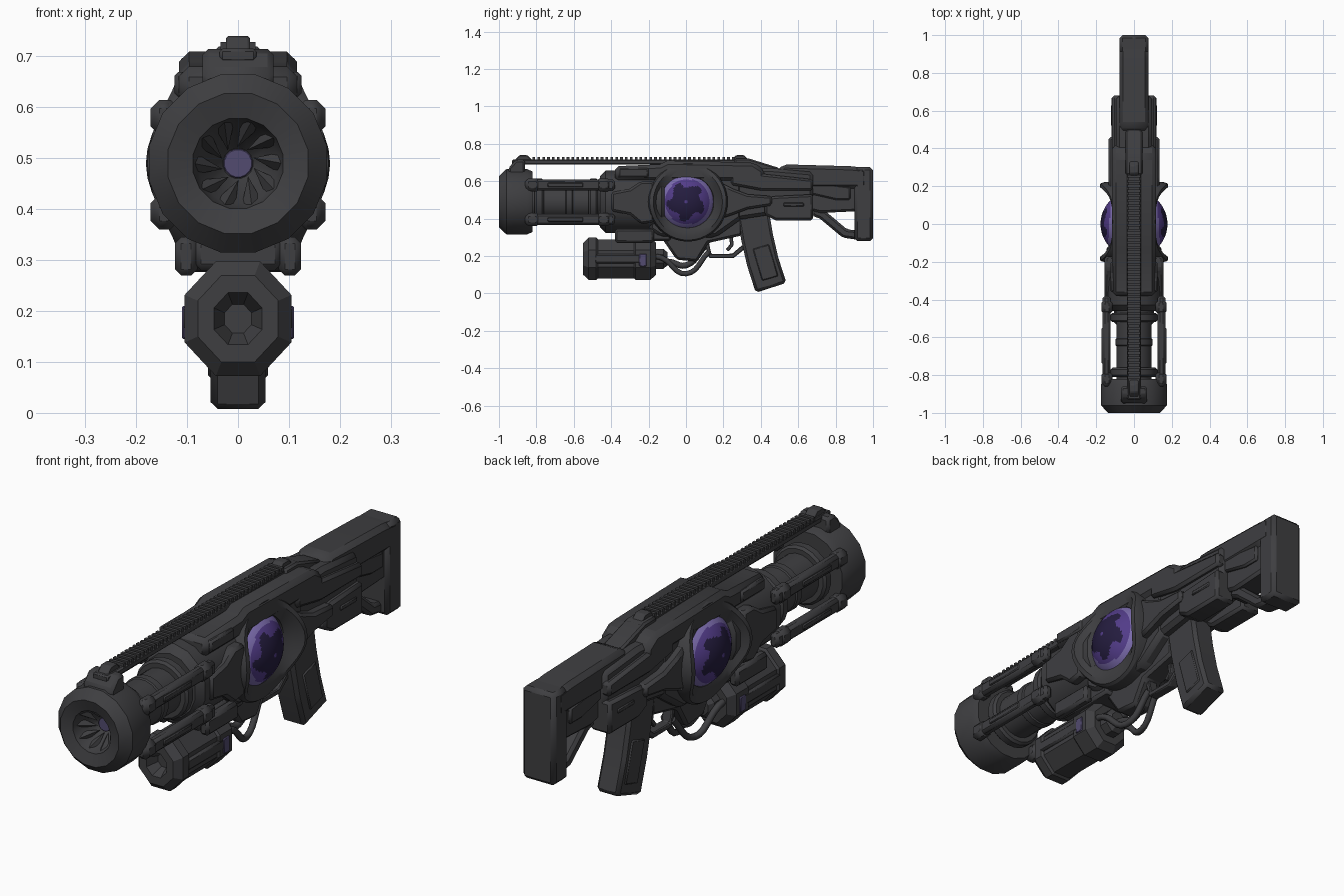
import bpy, bmesh, math
from mathutils import Vector

cube = bpy.data.objects.get("Cube")
if cube:
    bpy.data.objects.remove(cube)


def material(name, red, green, blue):
    mat = bpy.data.materials.new(name)
    mat.use_nodes = True
    mat.diffuse_color = (red, green, blue, 1)
    shader = mat.node_tree.nodes["Principled BSDF"]
    shader.inputs["Base Color"].default_value = (red, green, blue, 1)
    shader.inputs["Roughness"].default_value = .6
    return mat


METAL = material("charcoal metal", .049, .049, .053)
PURPLE = material("orb purple", .085, .045, .25)
DARK = material("orb dark violet", .018, .012, .05)
LIGHT = material("orb lavender", .2, .15, .42)
DIM = material("dim violet", .085, .07, .16)
AXIS_Z = .49  # height of the barrel axis
CAN_Z = .185  # height of the canister axis


def finish(name, bm, materials=(METAL,), bevel=0, mirror=False):
    bmesh.ops.recalc_face_normals(bm, faces=bm.faces)
    mesh = bpy.data.meshes.new(name)
    bm.to_mesh(mesh)
    bm.free()
    part = bpy.data.objects.new(name, mesh)
    bpy.context.collection.objects.link(part)
    for mat in materials:
        mesh.materials.append(mat)
    if bevel:
        modifier = part.modifiers.new("Bevel", "BEVEL")
        modifier.width = bevel
        modifier.segments = 1
        modifier.limit_method = "ANGLE"
    if mirror:
        part.modifiers.new("Mirror", "MIRROR")
    bpy.ops.object.select_all(action="DESELECT")
    part.select_set(True)
    bpy.context.view_layer.objects.active = part
    bpy.ops.object.shade_smooth_by_angle(angle=math.radians(28))


def skin(bm, rings, close=False):
    """Join neighbouring rings of vertices with quads."""
    following = rings[1:] + rings[:1] if close else rings[1:]
    for ring, other in zip(rings, following):
        for i in range(len(ring)):
            bm.faces.new((ring[i - 1], ring[i], other[i], other[i - 1]))


def add_prism(bm, outline, left, right):
    rings = [[bm.verts.new((x, y, z)) for y, z in outline] for x in (left, right)]
    skin(bm, rings)
    for ring in rings:
        bm.faces.new(ring)


def prism(name, outline, outer, inner=None, bevel=.012, mat=METAL):
    """Side outline given width; with an inner limit it is a mirrored pair."""
    bm = bmesh.new()
    add_prism(bm, outline, -outer if inner is None else inner, outer)
    finish(name, bm, (mat,), bevel, inner is not None)


def shell(name, stations, outer, inner=None, **style):
    """Outline from stations along the length: (y, lowest z, highest z)."""
    under = [(y, low) for y, low, high in stations]
    over = [(y, high) for y, low, high in reversed(stations)]
    prism(name, under + over, outer, inner, **style)


def block(name, front, back, low, high, outer, inner=None, **style):
    shell(name, [(front, low, high), (back, low, high)], outer, inner, **style)


def bar(name, path, thickness, outer, inner=None, **style):
    """Path in side view, thickened evenly to both sides."""
    points = [Vector(p) for p in path]
    over, under = [], []
    for i, point in enumerate(points):
        run = points[min(i + 1, len(points) - 1)] - points[max(i - 1, 0)]
        offset = Vector((-run.y, run.x)).normalized() * thickness / 2
        over.append(point + offset)
        under.append(point - offset)
    prism(name, over + under[::-1], outer, inner, **style)


def lathe(name, profile, sides, z=AXIS_Z, stretch=1, mat=METAL):
    """Profile of (y, radius) turned about a lengthwise axis."""
    bm = bmesh.new()
    turns = [math.tau * (i + .5) / sides for i in range(sides)]
    rings = [[bm.verts.new((r * stretch * math.cos(a), y, z + r * math.sin(a))) for a in turns] for y, r in profile]
    skin(bm, rings)
    bm.faces.new(rings[0])
    bm.faces.new(rings[-1])
    finish(name, bm, (mat,))


def drum(name, front, back, radius, chamfer=.02, sides=16, dish=0, **style):
    rim = radius - chamfer
    profile = [(front, rim), (front + chamfer, radius), (back - chamfer, radius), (back, rim)]
    if dish:
        profile = [(front + dish, rim / 3), (front, rim * .6)] + profile
    lathe(name, profile, sides, **style)


def hose(name, points, radius, mirror=False):
    curve = bpy.data.curves.new(name, "CURVE")
    curve.dimensions = "3D"
    curve.bevel_depth = radius
    curve.bevel_resolution = 2
    curve.resolution_u = 6
    curve.use_fill_caps = True
    spline = curve.splines.new("BEZIER")
    spline.bezier_points.add(len(points) - 1)
    for knot, point in zip(spline.bezier_points, points):
        knot.co = point
        knot.handle_left_type = knot.handle_right_type = "AUTO"
    part = bpy.data.objects.new(name, curve)
    bpy.context.collection.objects.link(part)
    curve.materials.append(METAL)
    if mirror:
        part.modifiers.new("Mirror", "MIRROR")


# Muzzle: faceted ring, funnel mouth, inward blades and a dim core
lathe("muzzle", [(-.87, .03), (-.94, .08), (-.985, .09), (-1, .14), (-.96, .178), (-.85, .178), (-.82, .165)], sides=16)
drum("muzzle_core", -.9, -.88, radius=.029, chamfer=.002, mat=DIM)
bm = bmesh.new()
for k in range(10):
    angle = math.tau * k / 10
    outward = Vector((math.cos(angle), 0, math.sin(angle)))
    across = Vector((-outward.z, 0, outward.x)) * .022
    root = outward * .087 + Vector((0, -.94, AXIS_Z))
    tip = bm.verts.new(outward * .03 + across / 2 + Vector((0, -.9, AXIS_Z)))
    base = [bm.verts.new(p) for p in (root - across, root + across, root - Vector((0, .03, 0)))]
    bm.faces.new(base)
    for i in range(3):
        bm.faces.new((base[i - 1], base[i], tip))
finish("muzzle_blades", bm)

# Barrel with collars, caged by four outer rods
drum("barrel", -.86, -.4, radius=.095, sides=20)
for label, y in (("front", -.81), ("middle", -.65), ("rear", -.52)):
    drum(f"{label}_collar", y, y + .05, radius=.1 if label == "middle" else .125, chamfer=.01, sides=20)
for label, z in (("upper", AXIS_Z + .09), ("lower", AXIS_Z - .095)):
    block(f"{label}_rods", -.86, -.38, z - .03, z + .03, outer=.166, inner=.125)
    block(f"{label}_rod_plates", -.74, -.55, z - .012, z + .012, outer=.171, inner=.16, bevel=.004)
    for end, y in (("front", -.86), ("rear", -.48)):
        block(f"{label}_{end}_clamps", y, y + .08, z - .035, z + .035, outer=.172, inner=.115, bevel=.018)

# Forward receiver and shrouds
drum("front_receiver", -.46, -.1, radius=.166, chamfer=.03, sides=14, stretch=.9)
shell("front_side_arms", [(-.4, .44, .54), (-.3, .42, .56), (-.24, .37, .6), (-.17, .38, .6)], outer=.155, inner=.1)
shell("top_shroud", [(-.38, .6, .68), (-.14, .6, .69), (-.1, .6, .71), (.36, .6, .7), (.42, .6, .66)], outer=.116, bevel=.02)
block("shroud_panels", -.36, -.2, .62, .67, outer=.125, inner=.1, bevel=.008)
shell("core_body", [(-.2, .34, .66), (-.14, .3, .66), (.16, .3, .66), (.3, .4, .66)], outer=.1, bevel=.02)

# Orb with a dark swirling heart and a pale rim
bm = bmesh.new()
bmesh.ops.create_uvsphere(bm, u_segments=72, v_segments=64, radius=.177)
for v in bm.verts:
    v.co = Vector((v.co.z, v.co.x, v.co.y + AXIS_Z))
for face in bm.faces:
    middle = face.calc_center_median()
    reach, angle = math.hypot(middle.y, middle.z - AXIS_Z), math.atan2(middle.z - AXIS_Z, middle.y)
    swirl = .09 + .018 * math.sin(5 * angle + 40 * reach)
    if .012 < reach < swirl:
        face.material_index = 1
    elif reach > .12 + .06 * middle.y:
        face.material_index = 2
finish("energy_orb", bm, (PURPLE, DARK, LIGHT))

# Housing ring on each side, its outer lip flared fore and aft
bm = bmesh.new()
section = [(.13, .06, 0), (.14, .11, 0), (.165, .115, .3), (.185, .115, 1), (.205, .112, 1), (.213, .1, .8), (.213, .04, 0)]
rings = []
for i in range(40):
    angle = math.tau * i / 40
    flare = .066 * math.cos(angle) ** 4
    rings.append([bm.verts.new((x + flare * lip, .01 + r * math.cos(angle), AXIS_Z + r * math.sin(angle)))
                  for r, x, lip in section])
skin(bm, rings, close=True)
finish("orb_housing", bm, mirror=True)

# Rear receiver
shell("rear_receiver", [(.18, .4, .66), (.25, .39, .66), (.45, .42, .67), (.68, .45, .65)], outer=.095, bevel=.018)
shell("rear_side_arms", [(.19, .4, .59), (.25, .42, .56), (.33, .45, .53), (.46, .47, .52)], outer=.135, inner=.08)
shell("rear_upper_plates", [(.24, .58, .65), (.4, .55, .64), (.68, .55, .61)], outer=.116, inner=.07)
shell("rear_lower_boxes", [(.42, .42, .51), (.48, .39, .52), (.68, .39, .53)], outer=.118, inner=.02)
block("rear_slots", .52, .63, .465, .485, outer=.123, inner=.11, bevel=.004)

# Shoulder stock
shell("stock_cheek", [(.46, .57, .63), (.52, .56, .69), (.88, .56, .68), (.97, .56, .67)], outer=.078, bevel=.02)
shell("stock_spine", [(.6, .46, .6), (.72, .43, .6), (.93, .44, .6)], outer=.06)
shell("stock_side_plates", [(.67, .53, .6), (.8, .5, .58), (.88, .5, .57)], outer=.073, inner=.05, bevel=.008)
block("butt_pad", .9, 1, .28, .675, outer=.077, bevel=.016)
bar("stock_strut", [(.68, .44), (.73, .42), (.85, .32), (.93, .31)], thickness=.05, outer=.045)

# Top rail with ribs and sights
block("top_rail", -.93, .36, .688, .716, outer=.036, bevel=.006)
bm = bmesh.new()
for k in range(42):
    y = -.82 + k * .026
    add_prism(bm, [(y, .71), (y, .728), (y + .014, .728), (y + .014, .71)], -.034, .034)
finish("rail_ribs", bm)
shell("rail_front_mount", [(-.95, .63, .67), (-.91, .63, .715), (-.86, .63, .715)], outer=.07)
for label, y in (("front", -.87), ("rear", .29)):
    shell(f"{label}_sight", [(y - .05, .7, .71), (y - .02, .7, .74), (y + .02, .7, .74), (y + .05, .7, .71)], outer=.024, bevel=.006)
shell("rail_tail", [(.26, .65, .72), (.34, .65, .72), (.5, .64, .67)], outer=.045, bevel=.008)

# Under-slung canister with bands, ribs and lamps
canister = dict(sides=8, z=CAN_Z, stretch=.93)
drum("canister", -.5, -.2, radius=.113, **canister)
drum("canister_front_band", -.55, -.45, radius=.122, chamfer=.03, dish=.05, **canister)
drum("canister_rear_band", -.3, -.16, radius=.122, chamfer=.03, **canister)
drum("canister_valve", -.18, -.1, radius=.058, **canister)
block("canister_ribs", -.49, -.22, CAN_Z - .025, CAN_Z + .025, outer=.107, inner=.08, bevel=.008)
block("canister_lamps", -.25, -.21, .145, .21, outer=.11, inner=.1, bevel=.003, mat=DIM)
block("canister_hanger", -.38, -.08, .28, .345, outer=.085)
block("hanger_cheeks", -.38, -.17, .27, .345, outer=.124, inner=.08)

# Hoses, lower frame, trigger group and grip
hose("side_hoses", [(.06, -.2, .2), (.06, -.13, .19), (.04, 0, .105), (.02, .12, .22)], radius=.014, mirror=True)
hose("centre_hose", [(0, -.17, .15), (0, -.1, .17), (0, 0, .15), (0, .1, .25)], radius=.016)
shell("lower_frame", [(-.14, .31, .4), (-.05, .18, .4), (.06, .17, .4), (.12, .27, .4), (.3, .31, .4)], outer=.05)
bar("trigger_guard", [(.11, .27), (.13, .2), (.25, .2), (.31, .25)], thickness=.025, outer=.022, bevel=.004)
bar("trigger", [(.24, .31), (.245, .26), (.22, .23)], thickness=.02, outer=.012, bevel=.003)
bar("pistol_grip", [(.36, .42), (.38, .3), (.41, .17), (.455, .03)], thickness=.172, outer=.054, bevel=.014)
bar("grip_panels", [(.4, .25), (.45, .08)], thickness=.09, outer=.059, inner=.045, bevel=.005)
